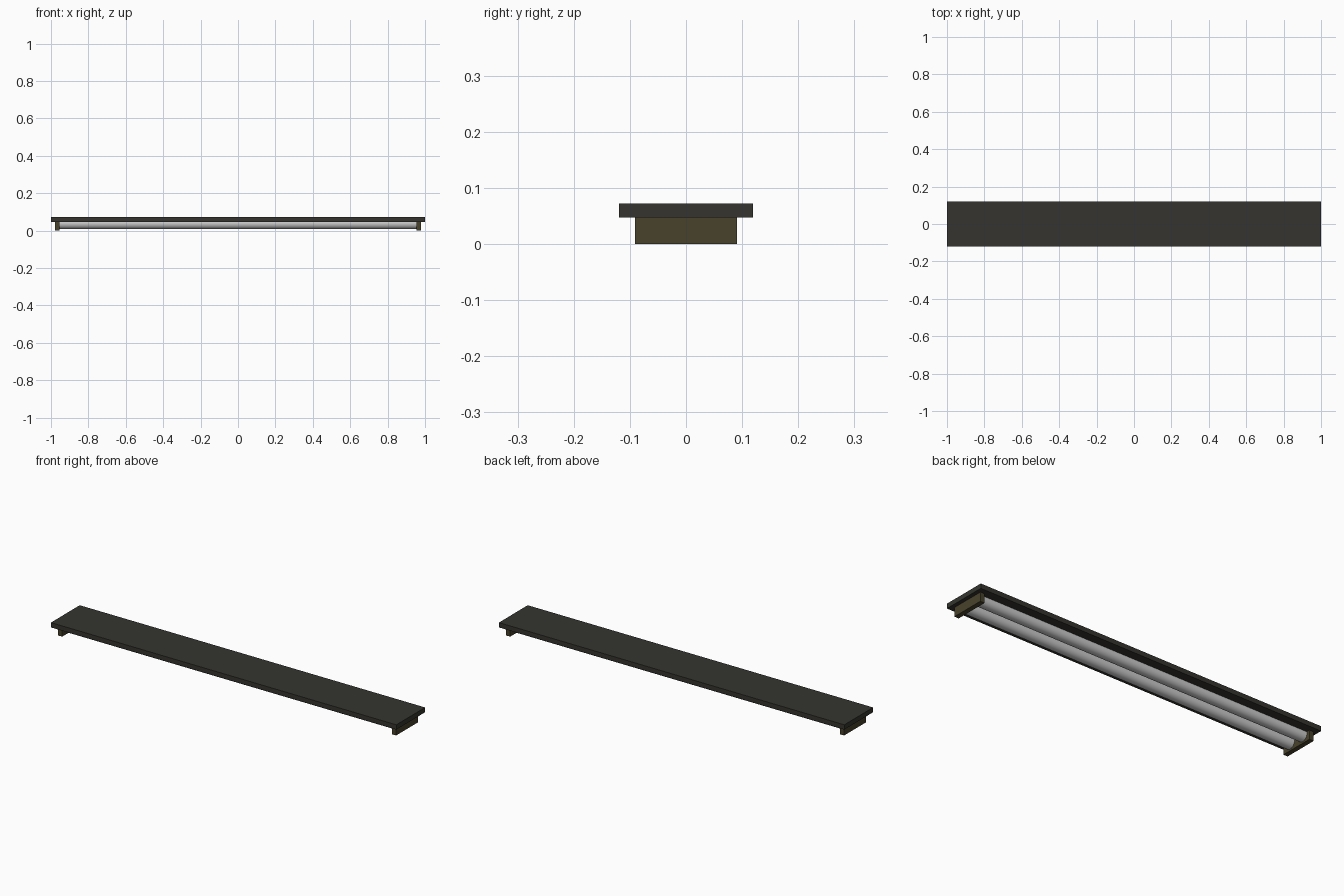
import bpy, math

if "Cube" in bpy.data.objects:
    bpy.data.objects.remove(bpy.data.objects["Cube"])


def material(name, rgb):
    m = bpy.data.materials.new(name)
    m.diffuse_color = (*rgb, 1)
    m.use_nodes = True
    m.node_tree.nodes["Principled BSDF"].inputs["Base Color"].default_value = m.diffuse_color
    return m


def box(name, size, loc, mat):
    bpy.ops.mesh.primitive_cube_add(size=1, location=loc)
    ob = bpy.context.object
    ob.name = name
    ob.scale = size
    bpy.ops.object.transform_apply(location=False, rotation=False)
    ob.data.materials.append(mat)
    return ob


dark = material("dark_metal", (0.035, 0.034, 0.028))
brown = material("brown_metal", (0.065, 0.055, 0.025))

# Mounting plate
box("mounting_plate", (2, 0.238, 0.025), (0, 0, 0.0595), dark)

# Sockets at both ends and two tubes between them
for side, s in (("left", -1), ("right", 1)):
    box(side + "_socket", (0.025, 0.182, 0.047), (s * 0.967, 0, 0.0235), brown)

for side, s in (("front", -1), ("back", 1)):
    bpy.ops.mesh.primitive_cylinder_add(vertices=24, radius=0.03, depth=1.92,
                                        location=(0, s * 0.044, 0.038),
                                        rotation=(0, math.pi / 2, 0))
    tube = bpy.context.object
    tube.name = side + "_tube"
    bpy.ops.object.shade_smooth_by_angle()
